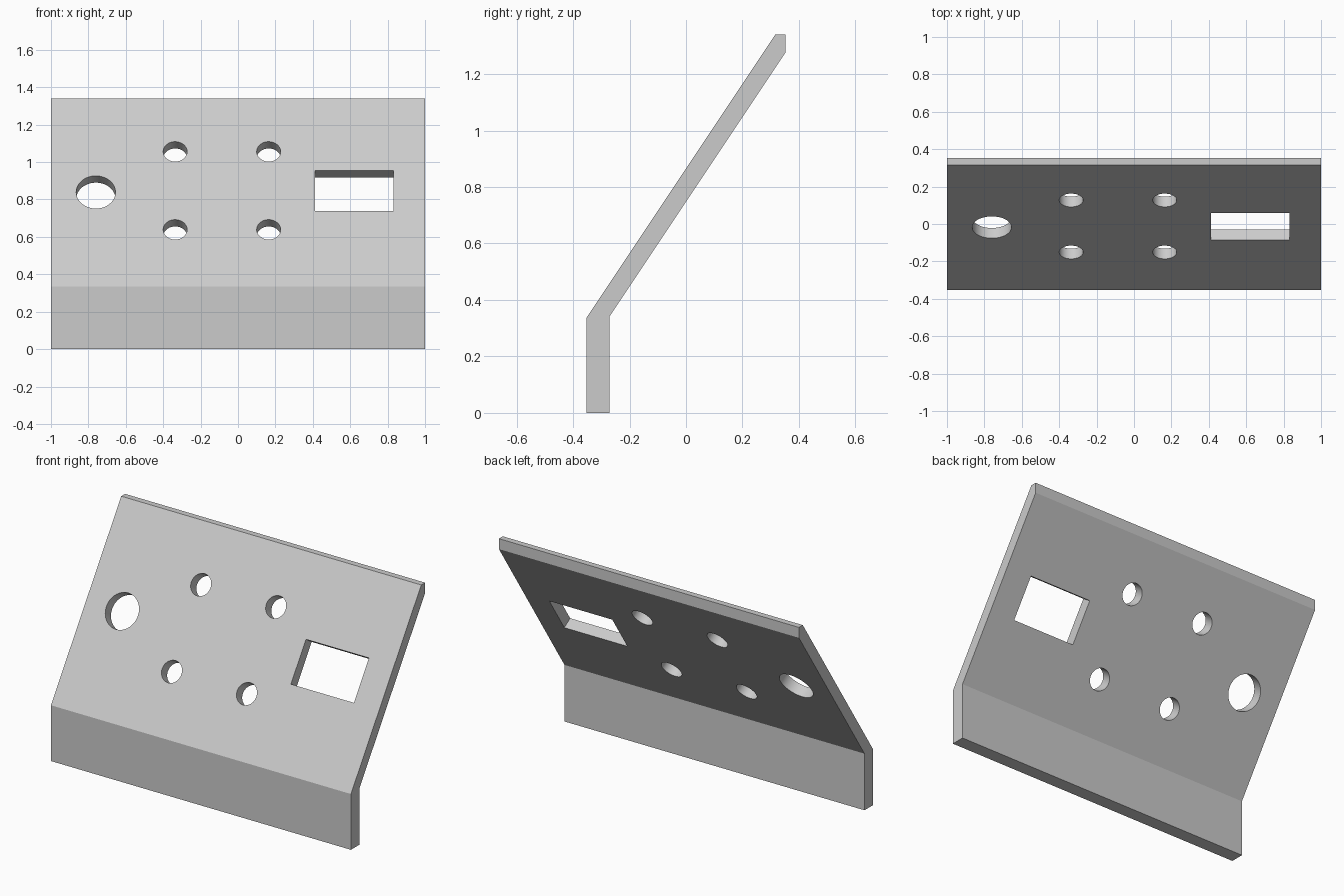
import bpy
import math

if "Cube" in bpy.data.objects:
    bpy.data.objects.remove(bpy.data.objects["Cube"])

SLOPE = 1.5                                # rise of the leaning panel
TILT = math.atan(SLOPE)                    # lean angle above horizontal
BEND_Y, BEND_Z = -0.353, 0.336             # outer bend line

# Bent plate: side profile (y, z) extruded along x
profile = [(-0.353, 0), (-0.271, 0), (-0.271, 0.341), (0.353, 1.277),
           (0.353, 1.34), (0.3163, 1.34), (BEND_Y, BEND_Z)]
n = len(profile)
verts = [(x, y, z) for x in (-1, 1) for y, z in profile]
faces = [tuple(reversed(range(n))), tuple(range(n, 2 * n))]
faces += [(i, (i + 1) % n, (i + 1) % n + n, i + n) for i in range(n)]
mesh = bpy.data.meshes.new("bent_panel")
mesh.from_pydata(verts, [], faces)
panel = bpy.data.objects.new("bent_panel", mesh)
bpy.context.collection.objects.link(panel)


def on_panel(x, z):
    """Point on the outer face of the leaning panel at height z."""
    return (x, BEND_Y + (z - BEND_Z) / SLOPE, z)


def cut(cutter):
    """Subtract a cutter from the panel, then remove it."""
    mod = panel.modifiers.new("cut", 'BOOLEAN')
    mod.operation = 'DIFFERENCE'
    mod.solver = 'EXACT'
    mod.object = cutter
    bpy.context.view_layer.objects.active = panel
    bpy.ops.object.modifier_apply(modifier=mod.name)
    bpy.data.objects.remove(cutter)


def round_hole(x, z, radius):
    bpy.ops.mesh.primitive_cylinder_add(vertices=64, radius=radius, depth=0.4,
                                        location=on_panel(x, z),
                                        rotation=(TILT, 0, 0))
    cut(bpy.context.object)


# Large round hole and four mounting holes
round_hole(-0.76, 0.839, 0.105)
for x in (-0.336, 0.164):
    for z in (0.639, 1.056):
        round_hole(x, z, 0.064)

# Rectangular window
bpy.ops.mesh.primitive_cube_add(size=1, location=on_panel(0.622, 0.846),
                                rotation=(TILT, 0, 0))
window = bpy.context.object
window.scale = (0.42, 0.259, 0.4)
bpy.context.view_layer.update()
cut(window)

# Smooth hole walls, crisp edges
bpy.ops.object.select_all(action='DESELECT')
panel.select_set(True)
bpy.context.view_layer.objects.active = panel
bpy.ops.object.shade_smooth_by_angle(angle=math.radians(30))
